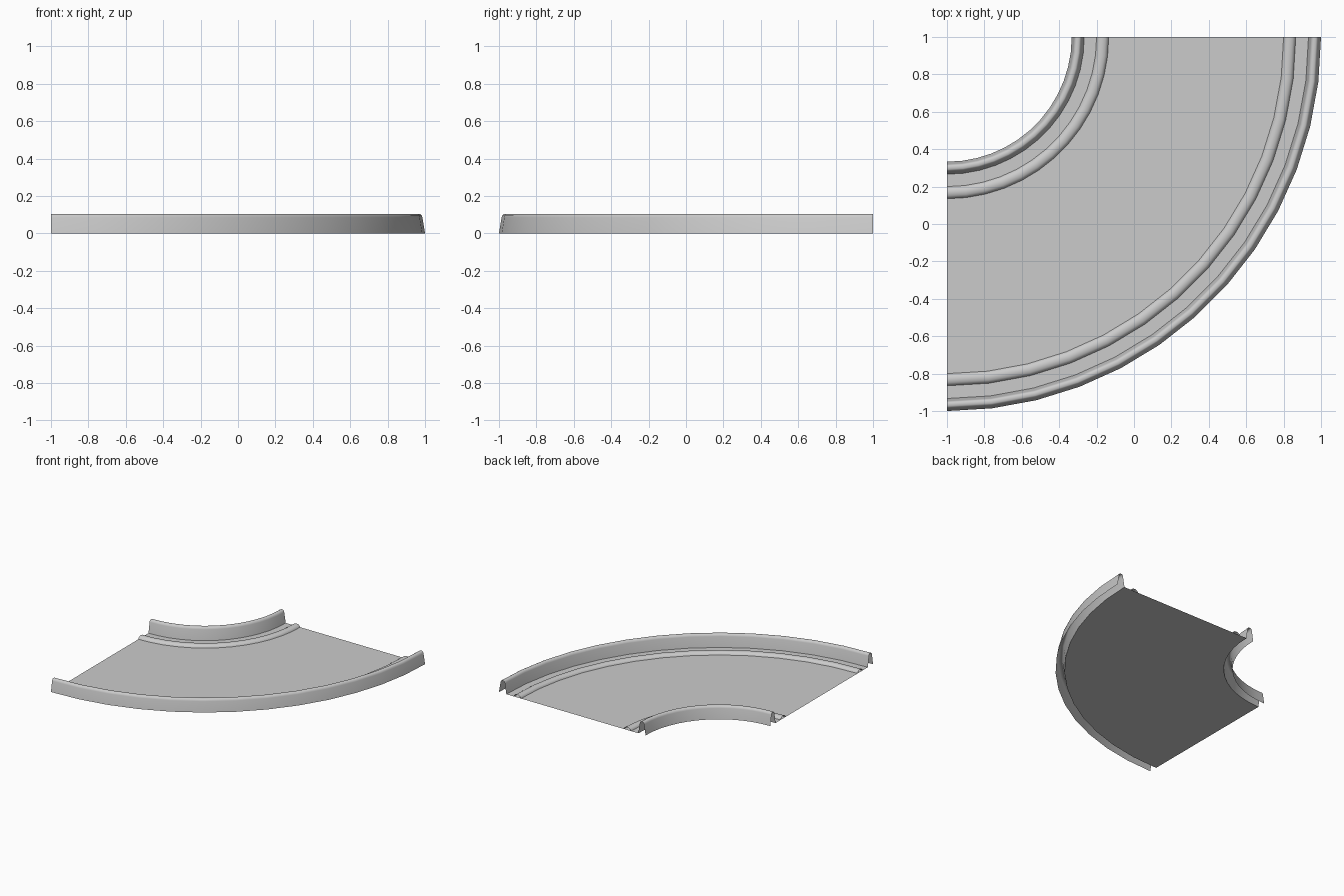
import bpy, bmesh
from math import sin, cos, pi, radians

if "Cube" in bpy.data.objects:
    bpy.data.objects.remove(bpy.data.objects["Cube"])

CX, CY = -1.0, 1.0     # centre of the curve
SEGS = 13              # segments in the quarter turn


def sweep(name, profile, smooth=True):
    """Sweep an open (radius, z) profile, listed by rising radius, through 90 degrees."""
    bm = bmesh.new()
    rings = []
    for i in range(SEGS + 1):
        a = -pi / 2 + (pi / 2) * i / SEGS
        rings.append([bm.verts.new((CX + r * cos(a), CY + r * sin(a), z))
                      for r, z in profile])
    for p, q in zip(rings, rings[1:]):
        for j in range(len(profile) - 1):
            bm.faces.new((p[j], p[j + 1], q[j + 1], q[j]))
    me = bpy.data.meshes.new(name)
    bm.to_mesh(me)
    bm.free()
    ob = bpy.data.objects.new(name, me)
    bpy.context.collection.objects.link(ob)
    if smooth:
        bpy.context.view_layer.objects.active = ob
        ob.select_set(True)
        bpy.ops.object.shade_smooth_by_angle(angle=radians(50))
        ob.select_set(False)
    return ob


# hollow barrier: tapered sides with a rounded top, open underneath
def barrier(r):
    return [(r + x, z) for x, z in
            [(0, 0), (0.014, 0.085), (0.018, 0.098), (0.026, 0.103),
             (0.041, 0.103), (0.049, 0.098), (0.053, 0.085), (0.067, 0)]]


# low rounded kerb
def kerb(r):
    return [(r + 0.0325 - 0.0325 * cos(pi * k / 6), 0.022 * sin(pi * k / 6))
            for k in range(7)]


# road surface
sweep("road_surface", [(0.733, 0), (1.933, 0)], smooth=False)

# barriers and kerbs on both sides
sweep("inner_barrier", barrier(0.667))
sweep("outer_barrier", barrier(1.933))
sweep("inner_kerb", kerb(0.80))
sweep("outer_kerb", kerb(1.80))
